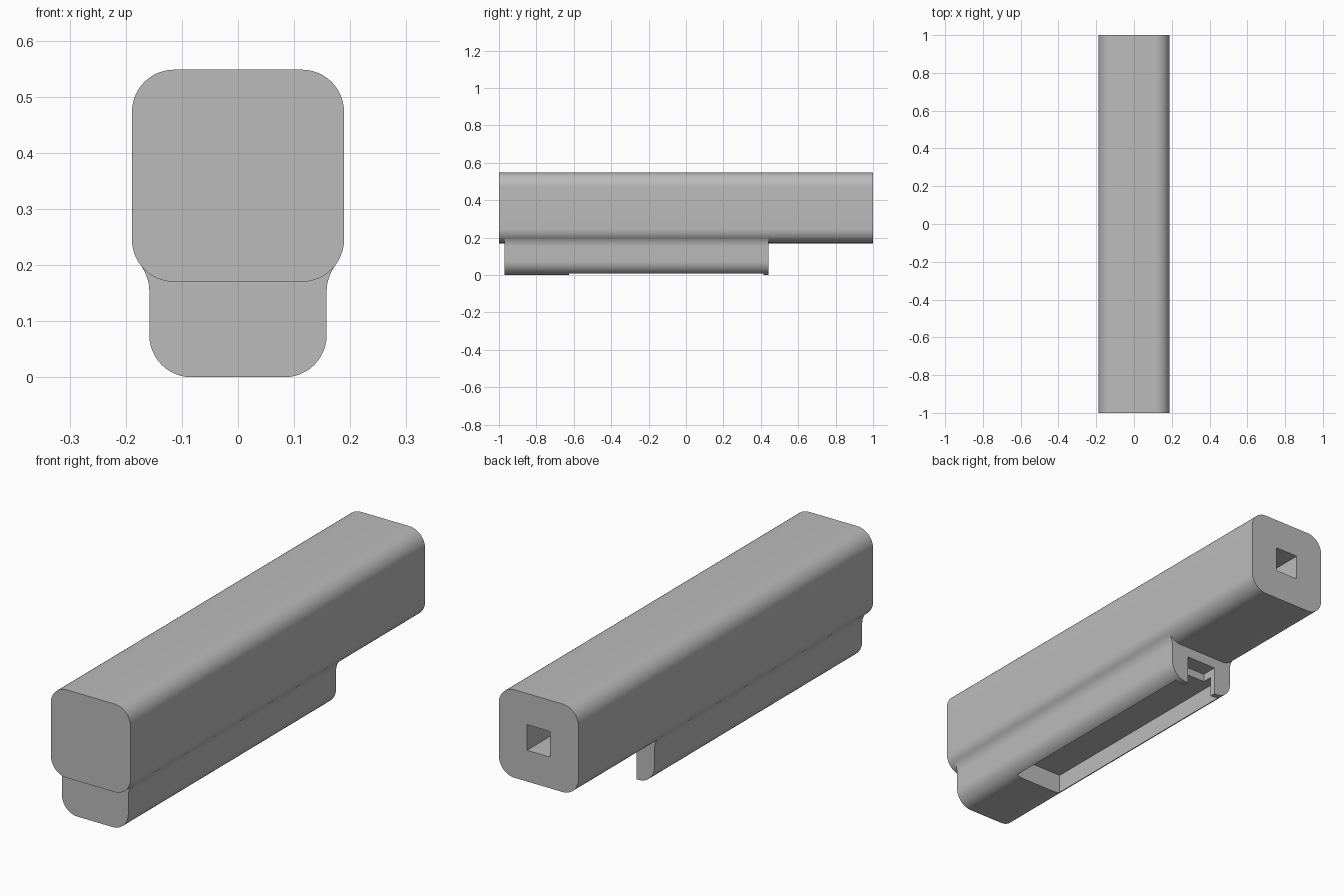
import bpy, bmesh
from math import cos, sin, radians

cube = bpy.data.objects.get("Cube")
if cube:
    bpy.data.objects.remove(cube, do_unlink=True)

grey = bpy.data.materials.new("light grey")
grey.use_nodes = True
grey.diffuse_color = (0.5, 0.5, 0.5, 1)
grey.node_tree.nodes["Principled BSDF"].inputs["Base Color"].default_value = (0.5, 0.5, 0.5, 1)


def arc(cx, cz, r, start, end, steps=12):
    """Points on a circular arc, angles in degrees."""
    angles = [radians(start + (end - start) * i / steps) for i in range(steps + 1)]
    return [(cx + r * cos(a), cz + r * sin(a)) for a in angles]


def extrude(name, half, y0, y1):
    """Mirror a right-hand x/z outline and extrude it along y."""
    outline = half + [(-x, z) for x, z in reversed(half)]
    bm = bmesh.new()
    face = bm.faces.new([bm.verts.new((x, y0, z)) for x, z in outline])
    new = bmesh.ops.extrude_face_region(bm, geom=[face])["geom"]
    bmesh.ops.translate(bm, vec=(0, y1 - y0, 0),
                        verts=[v for v in new if isinstance(v, bmesh.types.BMVert)])
    bmesh.ops.recalc_face_normals(bm, faces=bm.faces)
    mesh = bpy.data.meshes.new(name)
    bm.to_mesh(mesh)
    bm.free()
    mesh.materials.append(grey)
    ob = bpy.data.objects.new(name, mesh)
    bpy.context.collection.objects.link(ob)
    return ob


def cut(target, half_width, y0, y1, z0, z1):
    """Subtract a box from the target."""
    box = extrude("cutter", [(half_width, z0), (half_width, z1)], y0, y1)
    box.hide_render = True
    mod = target.modifiers.new("cut", 'BOOLEAN')
    mod.operation, mod.solver, mod.object = 'DIFFERENCE', 'EXACT', box
    bpy.context.view_layer.objects.active = target
    bpy.ops.object.modifier_apply(modifier=mod.name)
    bpy.data.objects.remove(box, do_unlink=True)


# Long rounded body with a square bore in the back end
R = 0.075
body = extrude("main_body",
               arc(0.114, 0.17 + R, R, -90, 0) + arc(0.114, 0.548 - R, R, 0, 90), -1, 1)
cut(body, 0.055, -0.85, 1.1, 0.304, 0.414)

# Lower rail housing, flaring into the body
rail = extrude("lower_housing",
               arc(0.083, R, R, -90, 0) + arc(0.238, 0.152, 0.08, 180, 143, 8)
               + [(0.12, 0.23)], -0.97, 0.44)
# Long recess underneath, and the notch through its back wall
cut(rail, 0.116, -0.625, 0.415, -0.1, 0.09)
cut(rail, 0.073, 0.37, 0.5, -0.1, 0.125)

# Smooth shading with sharp edges kept
for ob in (body, rail):
    bpy.ops.object.select_all(action='DESELECT')
    ob.select_set(True)
    bpy.context.view_layer.objects.active = ob
    bpy.ops.object.shade_smooth_by_angle(angle=radians(30))
